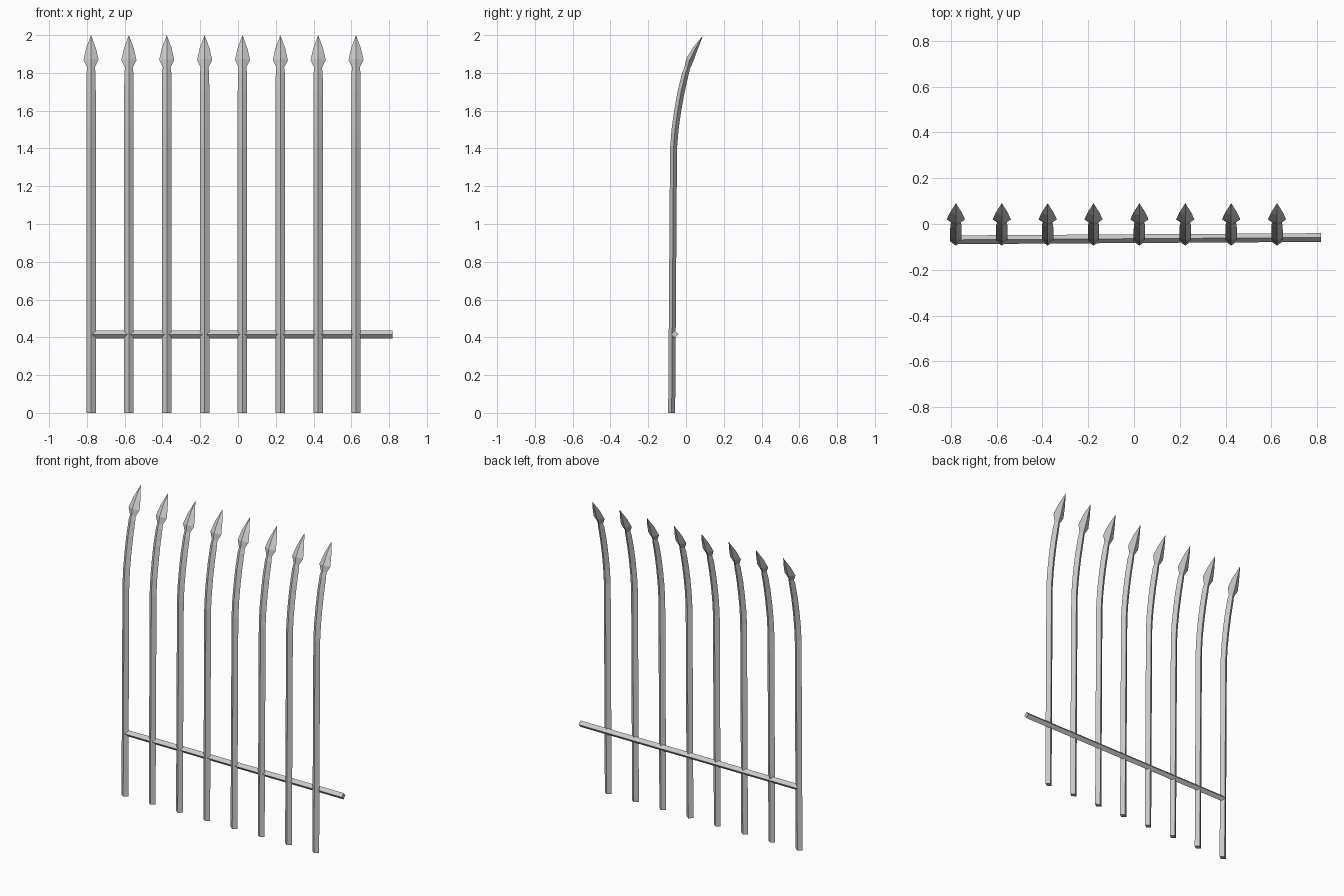
import bpy, bmesh
from mathutils import Vector

if "Cube" in bpy.data.objects:
    bpy.data.objects.remove(bpy.data.objects["Cube"])


def sweep(name, rings):
    """Skin four-sided diamond rings; each ring is (centre, side vector, depth vector)."""
    bm = bmesh.new()
    loops = []
    for c, s, d in rings:
        loops.append([bm.verts.new(c + o) for o in (s, d, -s, -d)])
    for a, b in zip(loops, loops[1:]):
        for i in range(4):
            j = (i + 1) % 4
            bm.faces.new((a[i], a[j], b[j], b[i]))
    bm.faces.new(loops[0][::-1])
    bm.faces.new(loops[-1])
    bmesh.ops.remove_doubles(bm, verts=bm.verts, dist=0.0005)
    bmesh.ops.recalc_face_normals(bm, faces=bm.faces)
    me = bpy.data.meshes.new(name)
    bm.to_mesh(me)
    bm.free()
    ob = bpy.data.objects.new(name, me)
    bpy.context.collection.objects.link(ob)
    return ob


# Bar profile: y, z, half width, half depth (bent shaft, then spear head)
profile = [
    (-0.076, 0.0, 0.025, 0.0185),
    (-0.066, 1.40, 0.025, 0.0185),
    (-0.058, 1.50, 0.025, 0.0185),
    (-0.044, 1.60, 0.025, 0.0185),
    (-0.026, 1.70, 0.025, 0.0185),
    (-0.002, 1.80, 0.024, 0.0175),
    (0.007, 1.828, 0.020, 0.0150),
    (0.020, 1.868, 0.040, 0.0200),
    (0.050, 1.930, 0.026, 0.0130),
    (0.091, 2.0, 0.0, 0.0),
]
pts = [Vector((0, y, z)) for y, z, _, _ in profile]
rings = []
for i, (y, z, w, d) in enumerate(profile):
    t = (pts[min(i + 1, len(pts) - 1)] - pts[max(i - 1, 0)]).normalized()
    if i == 0:
        t = Vector((0, 0, 1))
    rings.append((pts[i], Vector((w, 0, 0)), Vector((0, t.z, -t.y)) * d))

# Eight spear-topped bars
first = sweep("bar_1", rings)
for i in range(8):
    bar = first if i == 0 else bpy.data.objects.new(f"bar_{i + 1}", first.data)
    if i:
        bpy.context.collection.objects.link(bar)
    bar.location.x = -0.778 + 0.2004 * i

# Cross rail, slightly skewed in plan
up, out = Vector((0, 0, 0.021)), Vector((0, 0.019, 0))
sweep("cross_rail", [(Vector((-0.778, -0.069, 0.416)), up, out),
                     (Vector((0.817, -0.059, 0.416)), up, out)])
